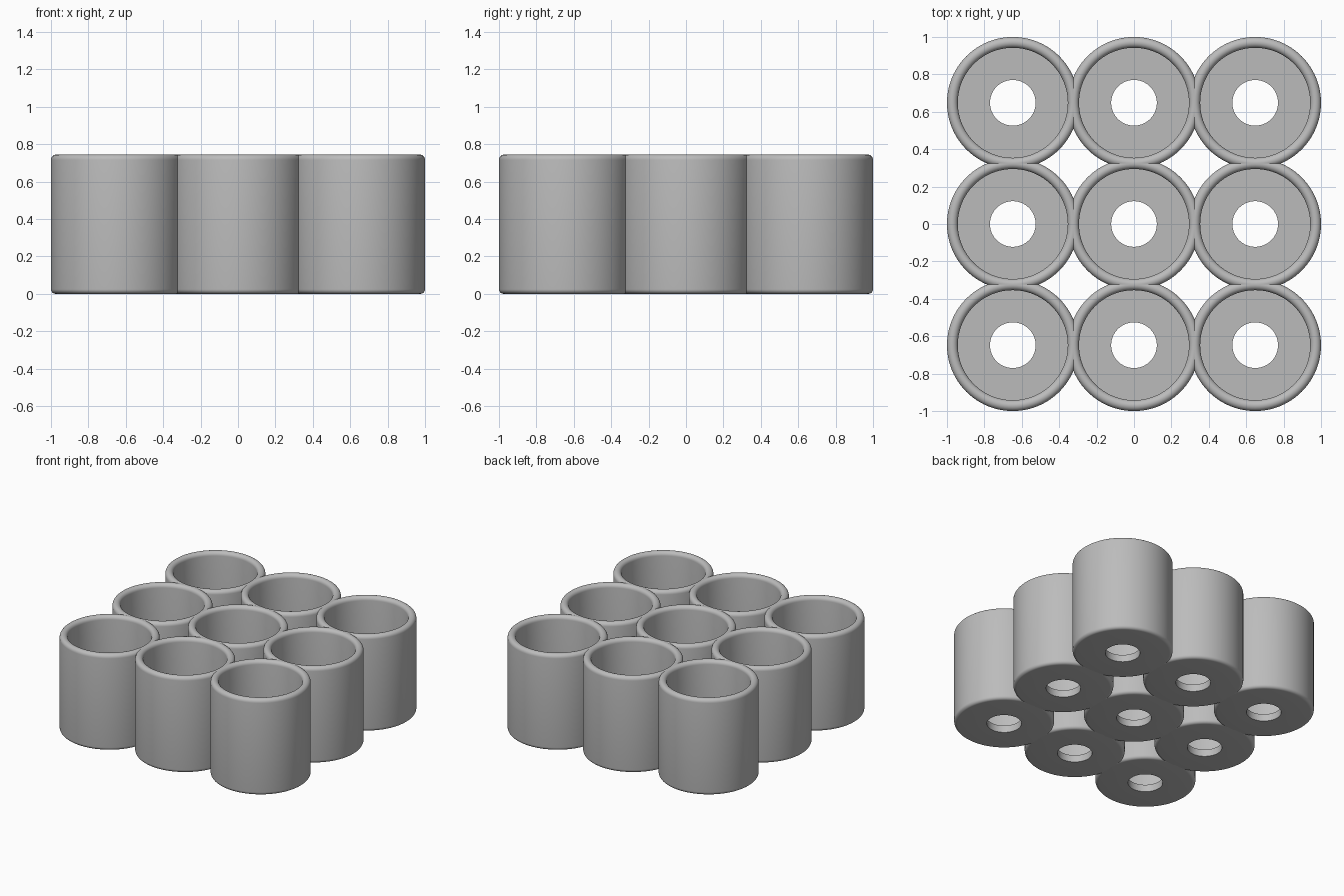
import bpy
import bmesh
from math import sin, cos, pi, radians
from mathutils import Vector

PITCH = 0.648       # distance between cup centres
OUTER = 0.352
INNER = 0.294
HOLE = 0.122
HEIGHT = 0.745
FLOOR = 0.055
FOOT = 0.025        # rounding of the bottom edge
SEGMENTS = 96

cube = bpy.data.objects.get("Cube")
if cube:
    bpy.data.objects.remove(cube, do_unlink=True)

grey = bpy.data.materials.new("plain grey")
grey.use_nodes = True
colour = (0.5, 0.5, 0.5, 1)
grey.diffuse_color = colour
grey.node_tree.nodes["Principled BSDF"].inputs["Base Color"].default_value = colour


def arc(x, z, r, start, end, steps):
    """Points on an arc in the profile plane, angles in degrees."""
    angles = [radians(start + (end - start) * i / steps) for i in range(steps + 1)]
    return [(x + r * cos(a), z + r * sin(a)) for a in angles]


# Cup section: drain hole, rounded foot, wall, fully rounded rim, floor
rim = (OUTER - INNER) / 2
profile = [(HOLE, 0)]
profile += arc(OUTER - FOOT, FOOT, FOOT, -90, 0, 6)
profile += arc(INNER + rim, HEIGHT - rim, rim, 0, 180, 12)
profile += [(INNER, FLOOR), (HOLE, FLOOR)]

# Revolve the closed section about the vertical axis
bm = bmesh.new()
verts = [bm.verts.new((x, 0, z)) for x, z in profile]
edges = [bm.edges.new((v, verts[i - 1])) for i, v in enumerate(verts)]
bmesh.ops.spin(bm, geom=verts + edges, cent=(0, 0, 0), axis=(0, 0, 1),
               angle=2 * pi, steps=SEGMENTS, use_merge=True)
bmesh.ops.remove_doubles(bm, verts=bm.verts, dist=0.0001)
bmesh.ops.recalc_face_normals(bm, faces=bm.faces)
mesh = bpy.data.meshes.new("cup")
bm.to_mesh(mesh)
bm.free()
mesh.materials.append(grey)

# Three by three grid of touching cups
cups = []
for row, y in zip(("front", "middle", "back"), (-PITCH, 0, PITCH)):
    for column, x in zip(("right", "centre", "left"), (-PITCH, 0, PITCH)):
        cup = bpy.data.objects.new(f"cup_{row}_{column}", mesh)
        cup.location = Vector((x, y, 0))
        bpy.context.collection.objects.link(cup)
        cups.append(cup)

# Smooth the shared mesh, keeping the hole and floor edges sharp
bpy.ops.object.select_all(action="DESELECT")
cups[0].select_set(True)
bpy.context.view_layer.objects.active = cups[0]
bpy.ops.object.shade_smooth_by_angle(angle=radians(35))
